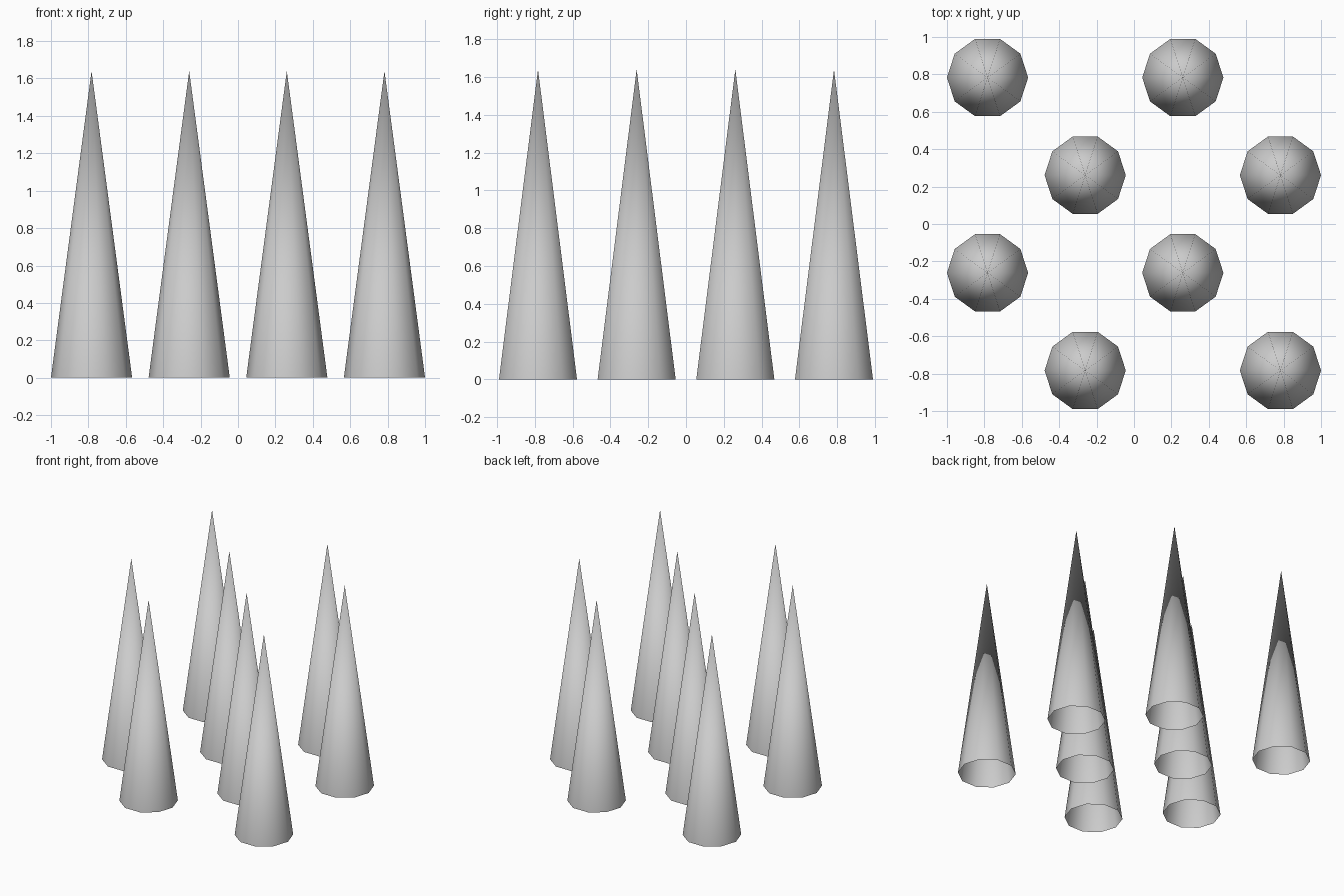
import bpy

if "Cube" in bpy.data.objects:
    bpy.data.objects.remove(bpy.data.objects["Cube"])

RADIUS, HEIGHT, STEP = 0.217, 1.64, 0.522

# Open-bottomed ten-sided spike, smooth shaded, with one corner on +x
def spike(name, x, y):
    bpy.ops.mesh.primitive_cone_add(
        vertices=10, radius1=RADIUS, radius2=0, depth=HEIGHT,
        end_fill_type='NOTHING', location=(x, y, HEIGHT / 2),
        rotation=(0, 0, 1.5707963))
    ob = bpy.context.object
    ob.name = name
    bpy.ops.object.shade_smooth()

# Checkerboard layout: every other cell of a 4 x 4 grid
for row in range(4):
    for col in range(4):
        if (row + col) % 2 == 1:
            spike(f"spike_{row}_{col}", (col - 1.5) * STEP, (row - 1.5) * STEP)
